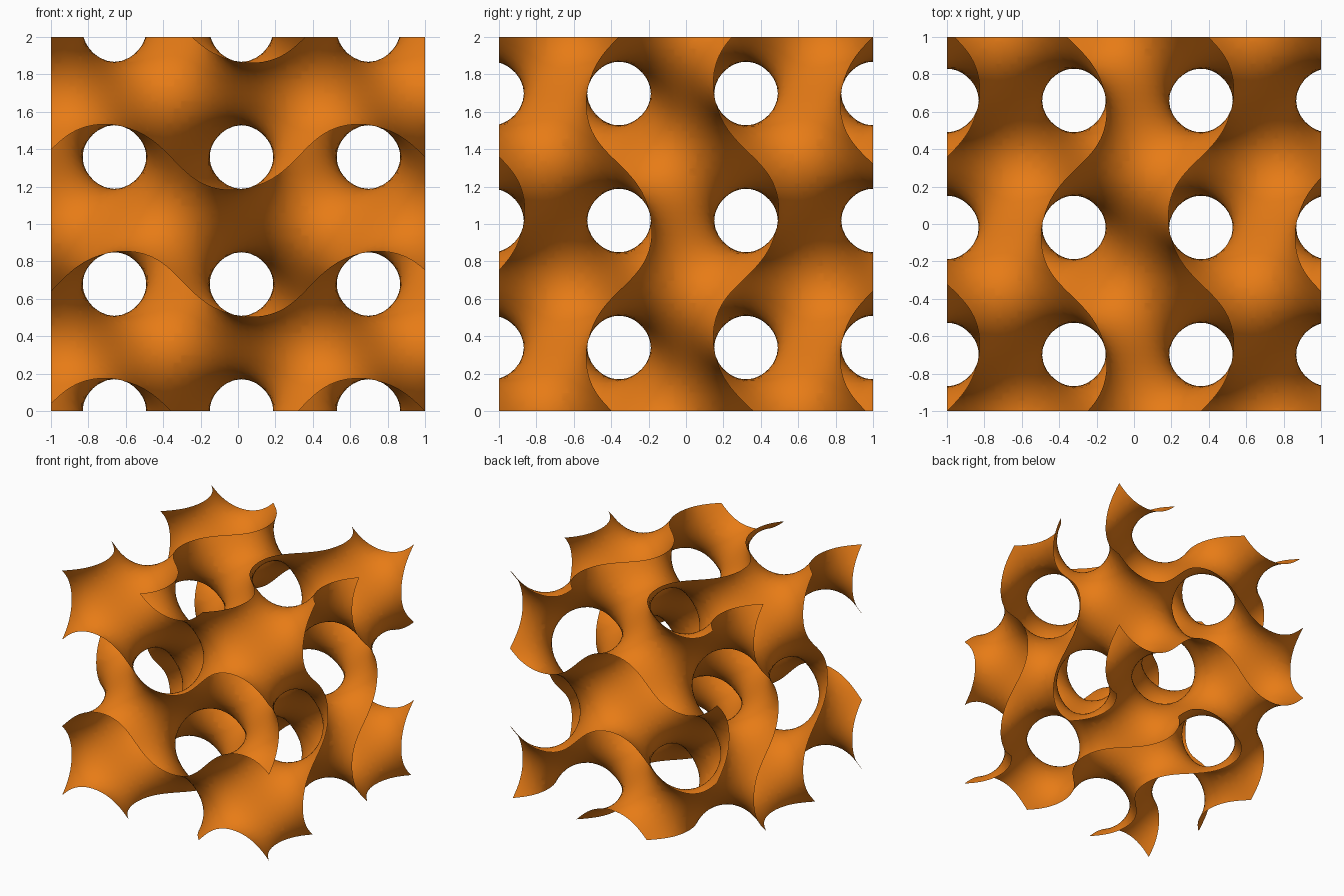
import bpy, bmesh
from math import sin, cos, pi
from mathutils import Vector

if "Cube" in bpy.data.objects:
    bpy.data.objects.remove(bpy.data.objects["Cube"])

K = 4.6267                 # radians per unit (one period is about 1.36)
N = 54                     # grid cells per side
STEP = 2.16 / N
ORIGIN = Vector((-1.083, -1.083, -0.083))


def phases(p):
    return K * (p[0] + 1) - 1.5 * pi, K * (p[1] - 1) + 1.5 * pi, K * p[2] - 0.5 * pi


def gyroid(p):
    x, y, z = phases(p)
    return sin(z) * cos(x) - sin(x) * cos(y) - sin(y) * cos(z)


def gradient(p):
    x, y, z = phases(p)
    return K * Vector((-sin(z) * sin(x) - cos(x) * cos(y),
                       sin(x) * sin(y) - cos(y) * cos(z),
                       cos(z) * cos(x) + sin(y) * sin(z)))


def corner(i, j, k):
    return ORIGIN + STEP * Vector((i, j, k))


R = range(N + 1)
inside = {(i, j, k): gyroid(corner(i, j, k)) > 0 for i in R for j in R for k in R}
bm = bmesh.new()
cell_verts = {}


# One vertex per crossed cell, pulled onto the exact surface
def cell_vert(c):
    if c not in cell_verts:
        p = corner(*c) + Vector((STEP, STEP, STEP)) / 2
        for _ in range(5):
            g = gradient(p)
            p = p - g * (gyroid(p) / g.length_squared)
        cell_verts[c] = bm.verts.new(p)
    return cell_verts[c]


# One quad around every grid edge that crosses the surface
for c, side in inside.items():
    for a in range(3):
        b, d = (a + 1) % 3, (a + 2) % 3
        end = list(c)
        end[a] += 1
        if c[b] < 1 or c[d] < 1 or max(end) > N or c[b] >= N or c[d] >= N:
            continue
        if inside[tuple(end)] == side:
            continue
        ring = []
        for ob, od in ((0, 0), (1, 0), (1, 1), (0, 1)):
            q = list(c)
            q[b] -= ob
            q[d] -= od
            ring.append(cell_vert(tuple(q)))
        bm.faces.new(ring if side else ring[::-1])

# Trim the sheet to the 2 x 2 x 2 cube
centre = Vector((0, 0, 1))
for a in range(3):
    for s in (-1, 1):
        n = Vector((0, 0, 0))
        n[a] = s
        bmesh.ops.bisect_plane(bm, geom=bm.verts[:] + bm.edges[:] + bm.faces[:],
                               dist=1e-5, plane_co=centre + n, plane_no=n,
                               clear_outer=True)
for f in bm.faces:
    f.smooth = True

mesh = bpy.data.meshes.new("gyroid_sheet")
bm.to_mesh(mesh)
bm.free()
sheet = bpy.data.objects.new("gyroid_sheet", mesh)
bpy.context.collection.objects.link(sheet)

# Orange colour
orange = bpy.data.materials.new("orange")
orange.diffuse_color = (0.8, 0.2, 0.008, 1)
orange.use_nodes = True
orange.node_tree.nodes["Principled BSDF"].inputs["Base Color"].default_value = orange.diffuse_color
mesh.materials.append(orange)
